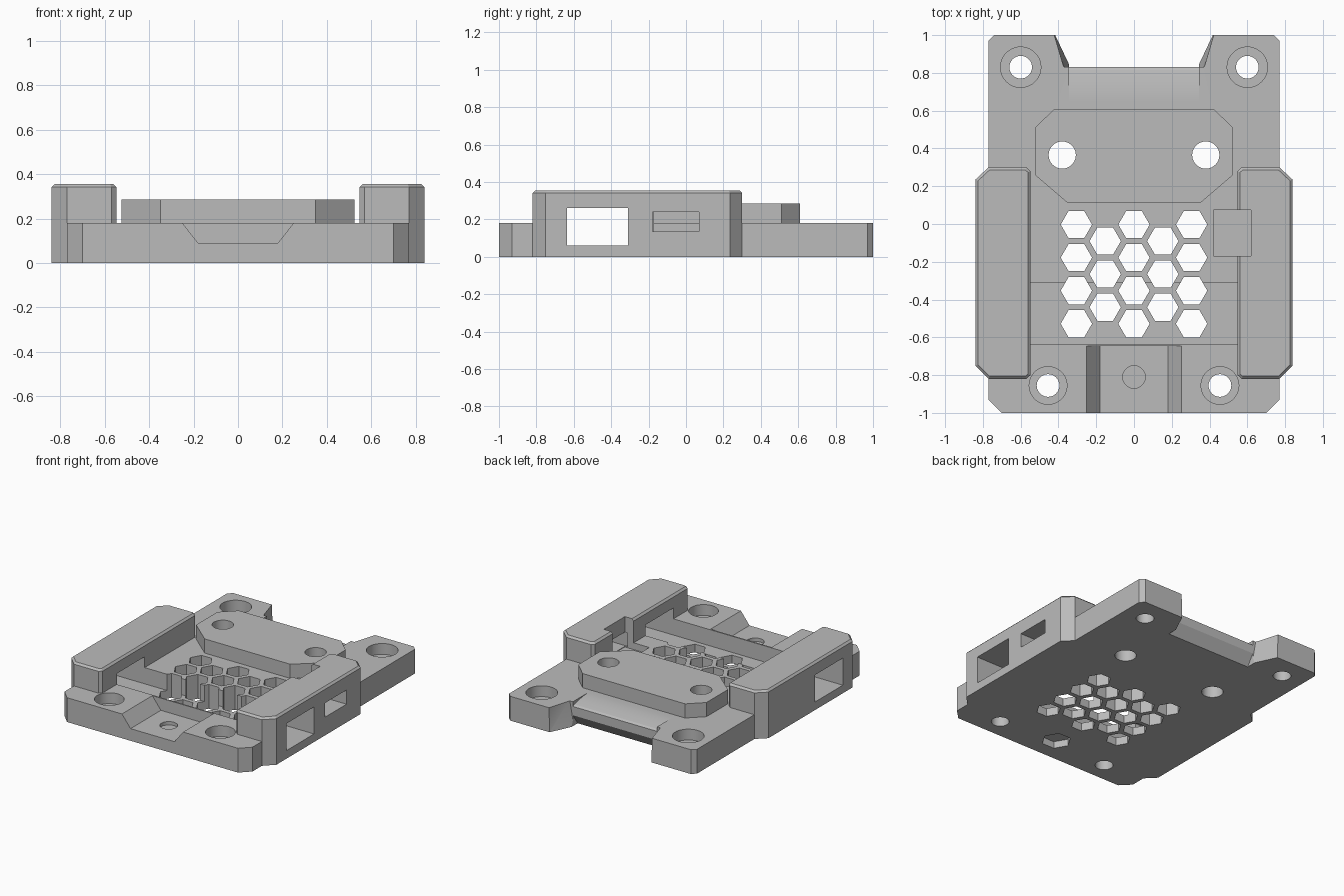
import bpy, bmesh, math
from mathutils import Vector

cube = bpy.data.objects.get("Cube")
if cube:
    bpy.data.objects.remove(cube, do_unlink=True)

grey = bpy.data.materials.new("plain grey plastic")
grey.use_nodes = True
COLOUR = (0.5, 0.5, 0.5, 1)
grey.diffuse_color = COLOUR
grey.node_tree.nodes["Principled BSDF"].inputs["Base Color"].default_value = COLOUR


def make_object(name, bm):
    bmesh.ops.recalc_face_normals(bm, faces=bm.faces)
    mesh = bpy.data.meshes.new(name)
    bm.to_mesh(mesh)
    bm.free()
    mesh.materials.append(grey)
    obj = bpy.data.objects.new(name, mesh)
    bpy.context.collection.objects.link(obj)
    return obj


def extrude(bm, points, direction):
    """Close a flat outline and extrude it along a direction."""
    face = bm.faces.new([bm.verts.new(p) for p in points])
    moved = bmesh.ops.extrude_face_region(bm, geom=[face])["geom"]
    bmesh.ops.translate(bm, vec=Vector(direction),
                        verts=[v for v in moved if isinstance(v, bmesh.types.BMVert)])


def prism(bm, outline, z0, z1):
    extrude(bm, [(x, y, z0) for x, y in outline], (0, 0, z1 - z0))


def post(bm, x, y, r, z0, z1, sides=40):
    ring = [2 * math.pi * i / sides for i in range(sides)]
    prism(bm, [(x + r * math.cos(a), y + r * math.sin(a)) for a in ring], z0, z1)


def box(bm, x0, x1, y0, y1, z0, z1):
    prism(bm, [(x0, y0), (x1, y0), (x1, y1), (x0, y1)], z0, z1)


def mirrored(half):
    """Mirror a right-hand outline across x = 0."""
    return half + [(-x, y) for x, y in reversed(half)]


def combine(target, other, operation):
    mod = target.modifiers.new(operation.lower(), "BOOLEAN")
    mod.operation = operation
    mod.solver = "EXACT"
    mod.object = other
    bpy.context.view_layer.update()
    result = bpy.data.meshes.new_from_object(
        target.evaluated_get(bpy.context.evaluated_depsgraph_get()))
    target.modifiers.clear()
    target.data = result
    bpy.data.objects.remove(other, do_unlink=True)


# Base plate with clipped corners
bm = bmesh.new()
prism(bm, mirrored([(0.70, -1), (0.77, -0.93), (0.77, 0.97), (0.74, 1)]), 0, 0.18)
body = make_object("enclosure_base", bm)

# Side rails with a bevelled top rim
for side in (-1, 1):
    bm = bmesh.new()
    outline = [(0.57, -0.82), (0.77, -0.82), (0.84, -0.75), (0.84, 0.235),
               (0.77, 0.30), (0.57, 0.30), (0.548, 0.28), (0.548, -0.80)]
    prism(bm, [(side * x, y) for x, y in outline], 0, 0.355)
    rim = [e for e in bm.edges if all(v.co.z > 0.3 for v in e.verts)]
    bmesh.ops.bevel(bm, geom=rim, offset=0.014, segments=1, affect="EDGES")
    combine(body, make_object("side_rail", bm), "UNION")

# Raised mounting pad
bm = bmesh.new()
prism(bm, mirrored([(0.35, 0.11), (0.525, 0.26), (0.525, 0.51), (0.42, 0.61)]), 0.1, 0.285)
combine(body, make_object("mounting_pad", bm), "UNION")

# Sloped and undercut lip between the rear tabs
bm = bmesh.new()
lip = [(0.65, 0.18), (0.70, 0.177), (0.76, 0.168), (0.815, 0.155), (0.83, 0.145), (0.83, 0.08),
       (0.775, 0), (0.775, -0.1), (0.85, -0.1), (0.85, 0.25), (0.65, 0.25)]
extrude(bm, [(-0.345, y, z) for y, z in lip], (0.69, 0, 0))
combine(body, make_object("lip_cutter", bm), "DIFFERENCE")

# Flared gap between the rear tabs
bm = bmesh.new()
for s in (-1, 1):
    for x, y, z in [(0.372, 0.83, 0.19), (0.335, 0.83, -0.01),
                    (0.425, 1.01, 0.19), (0.42, 1.01, -0.01)]:
        bm.verts.new((s * x, y, z))
bmesh.ops.convex_hull(bm, input=bm.verts)
combine(body, make_object("tab_gap_cutter", bm), "DIFFERENCE")

# Pocket and matching openings through both rails
bm = bmesh.new()
box(bm, -1, 1, -0.635, -0.31, 0.06, 0.26)
combine(body, make_object("pocket_cutter", bm), "DIFFERENCE")

# Connector seat in one rail and its small window
bm = bmesh.new()
box(bm, 0.42, 0.62, -0.17, 0.075, 0.13, 0.5)
combine(body, make_object("connector_seat_cutter", bm), "DIFFERENCE")
bm = bmesh.new()
box(bm, 0.6, 1, -0.18, 0.07, 0.135, 0.24)
combine(body, make_object("connector_window_cutter", bm), "DIFFERENCE")

# Trapezoid groove at the front
bm = bmesh.new()
extrude(bm, [(-0.18, -1.1, 0.09), (0.18, -1.1, 0.09), (0.258, -1.1, 0.19), (-0.258, -1.1, 0.19)],
        (0, 0.455, 0))
combine(body, make_object("groove_cutter", bm), "DIFFERENCE")

# Screw holes, vent hexagons, nut trap and blind hole
bm = bmesh.new()
for s in (-1, 1):
    post(bm, s * 0.455, -0.855, 0.06, -0.1, 0.5)
    post(bm, s * 0.6, 0.83, 0.06, -0.1, 0.5)
    post(bm, s * 0.38, 0.365, 0.072, -0.1, 0.5)
for column in range(-2, 3):
    odd = column % 2
    for row in range(3 if odd else 4):
        post(bm, column * 0.1525, -0.003 - 0.175 * row - 0.0875 * odd, 0.083, -0.1, 0.5, 6)
post(bm, 0, -0.81, 0.1, -0.1, 0.05, 6)
post(bm, 0, -0.81, 0.06, 0.065, 0.3)
combine(body, make_object("hole_cutter", bm), "DIFFERENCE")

# Counterbores for the screw heads
bm = bmesh.new()
for s in (-1, 1):
    post(bm, s * 0.455, -0.855, 0.1, 0.1, 0.3)
    post(bm, s * 0.6, 0.83, 0.107, 0.1, 0.3)
combine(body, make_object("counterbore_cutter", bm), "DIFFERENCE")

bpy.context.view_layer.objects.active = body
body.select_set(True)
bpy.ops.object.shade_smooth_by_angle(angle=math.radians(20))
